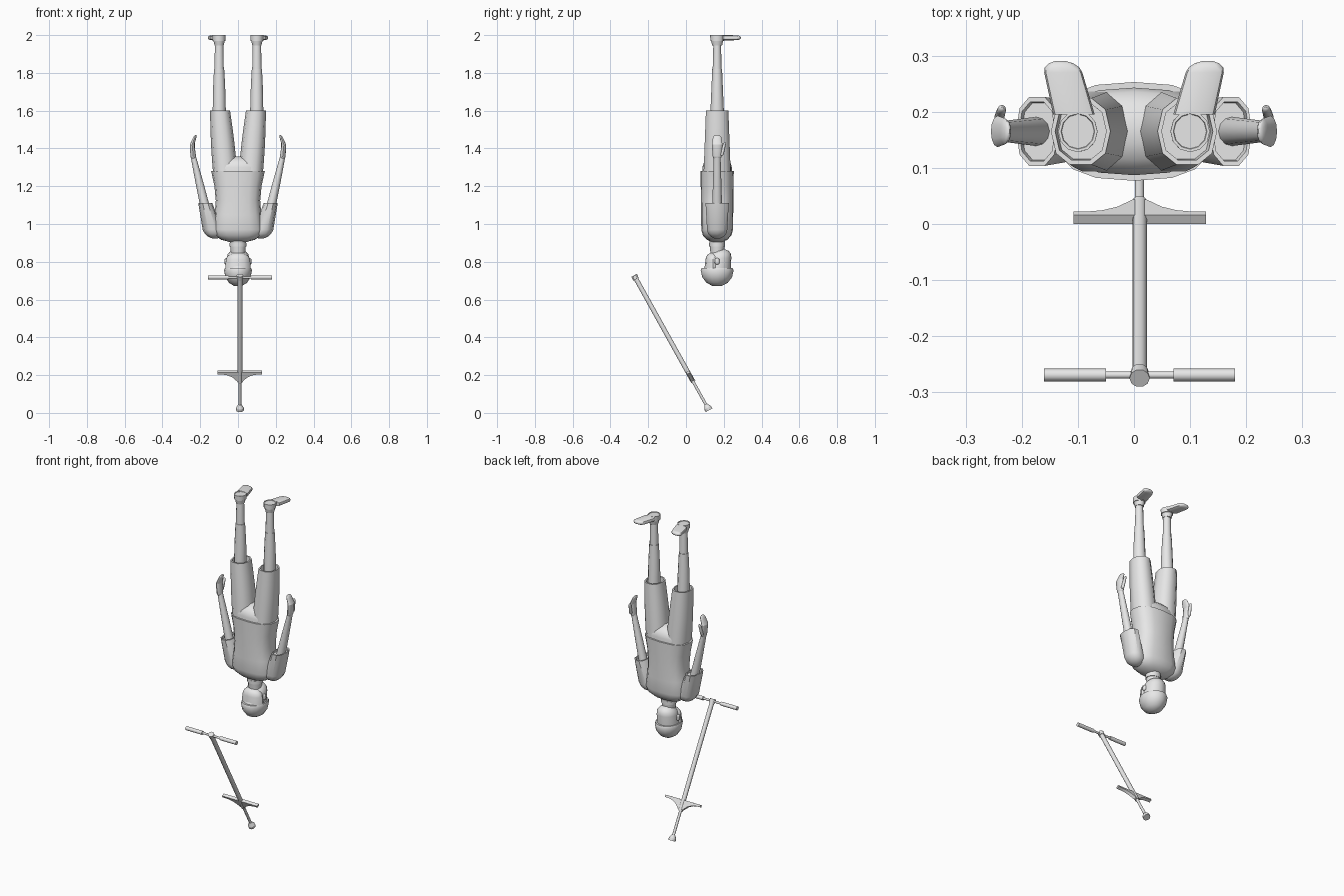
import bpy, bmesh, math
from mathutils import Vector

cube = bpy.data.objects.get("Cube")
if cube:
    bpy.data.objects.remove(cube, do_unlink=True)

grey = bpy.data.materials.new("light grey")
grey.use_nodes = True
colour = (0.8, 0.8, 0.8, 1)
grey.diffuse_color = colour
grey.node_tree.nodes["Principled BSDF"].inputs["Base Color"].default_value = colour

X, Y, Z = Vector((1, 0, 0)), Vector((0, 1, 0)), Vector((0, 0, 1))
BODY_Y = .165


def finish(name, bm):
    bmesh.ops.recalc_face_normals(bm, faces=bm.faces)
    mesh = bpy.data.meshes.new(name)
    bm.to_mesh(mesh)
    bm.free()
    mesh.materials.append(grey)
    ob = bpy.data.objects.new(name, mesh)
    bpy.context.collection.objects.link(ob)
    bpy.ops.object.select_all(action='DESELECT')
    bpy.context.view_layer.objects.active = ob
    ob.select_set(True)
    bpy.ops.object.shade_smooth_by_angle(angle=math.radians(42))


def skin(name, loops):
    """Join rings of points into a capped surface."""
    bm = bmesh.new()
    rings = [[bm.verts.new(point) for point in loop] for loop in loops]
    count = len(rings[0])
    for low, high in zip(rings, rings[1:]):
        for i in range(count):
            j = (i + 1) % count
            bm.faces.new((low[i], low[j], high[j], high[i]))
    bm.faces.new(rings[0])
    bm.faces.new(rings[-1])
    finish(name, bm)


def limb(name, start, end, width, depth, bulge=0, start_dome=0, end_dome=0,
         hollow=False, sides=12, power=2, u=X, v=Y):
    """Tapered part with optional swelling, rounded ends or an open cuff."""
    axis = (end - start).normalized()

    def ring(t, scale=1, shift=0):
        ru = (width[0] + (width[1] - width[0]) * t) * (1 + bulge * math.sin(math.pi * t))
        rv = depth[0] + (depth[1] - depth[0]) * t
        centre = start.lerp(end, t) + axis * shift
        points = []
        for i in range(sides):
            angle = math.tau * i / sides
            c, s = math.cos(angle), math.sin(angle)
            cu = math.copysign(abs(c) ** (2 / power), c)
            sv = math.copysign(abs(s) ** (2 / power), s)
            points.append(centre + scale * (u * ru * cu + v * rv * sv))
        return points

    angles = [math.radians(a) for a in (75, 50, 25)]
    loops = []
    if start_dome:
        loops += [ring(0, math.cos(a), -start_dome * math.sin(a)) for a in angles]
    steps = 4 if bulge else 1
    loops += [ring(i / steps) for i in range(steps + 1)]
    if end_dome:
        loops += [ring(1, math.cos(a), end_dome * math.sin(a)) for a in reversed(angles)]
    if hollow:
        inset = (end - start).length * .1
        loops += [ring(1, .86), ring(1, .83, -inset)]
    skin(name, loops)


def at(x, z, y=BODY_Y):
    return Vector((x, y, z))


# Shirt and seat of the trousers
limb("shirt", at(0, .97), at(0, 1.28), width=(.138, .142), depth=(.084, .088),
     bulge=-.16, start_dome=.07, hollow=True, sides=16, power=2.6)
limb("trouser_seat", at(0, 1.24), at(0, 1.3), width=(.12, .13), depth=(.078, .078),
     end_dome=.06, sides=16, power=2.6)

# Neck, collar and head
limb("neck", at(0, .83), at(0, .92), width=(.036, .045), depth=(.034, .043))
limb("collar", at(0, .88), at(0, .9), width=(.045, .045), depth=(.042, .042))
limb("face", at(0, .76), at(0, .82, y=.178), width=(.064, .06), depth=(.072, .062),
     end_dome=.05, sides=16)
limb("back_hair", at(0, .76, y=.143), at(0, .81, y=.143), width=(.068, .064),
     depth=(.045, .04), end_dome=.04)
limb("cap", at(0, .755), at(0, .766), width=(.074, .07), depth=(.087, .082),
     start_dome=.087, sides=16)

for side, s in (("left_", 1), ("right_", -1)):
    # Open sleeve, arm, curled hand and ear
    limb(side + "sleeve", at(s * .135, .97), at(s * .173, 1.11), width=(.052, .037),
         depth=(.056, .064), start_dome=.05, hollow=True, sides=10, power=2.4)
    limb(side + "arm", at(s * .16, 1.03), at(s * .237, 1.36), width=(.026, .014),
         depth=(.028, .018), bulge=.1)
    limb(side + "palm", at(s * .237, 1.36), at(s * .243, 1.42), width=(.015, .012),
         depth=(.024, .028), start_dome=.02)
    limb(side + "fingers", at(s * .243, 1.42), at(s * .23, 1.455), width=(.012, .009),
         depth=(.028, .023), end_dome=.018)
    limb(side + "thumb", at(s * .24, 1.37, y=.19), at(s * .236, 1.42, y=.203),
         width=(.009, .008), depth=(.01, .008), start_dome=.01, end_dome=.015)
    limb(side + "ear", at(s * .063, .795), at(s * .063, .81), width=(.009, .008),
         depth=(.013, .012), start_dome=.01, end_dome=.01)

    # Open trouser leg, shin and ankle
    limb(side + "trouser_leg", at(s * .068, 1.27), at(s * .095, 1.6), width=(.064, .053),
         depth=(.075, .062), bulge=.06, hollow=True, sides=10, power=2.3)
    limb(side + "shin", at(s * .099, 1.54), at(s * .1, 1.82), width=(.034, .027),
         depth=(.038, .026), bulge=.1)
    limb(side + "ankle", at(s * .1, 1.81), at(s * .1, 1.96), width=(.025, .022),
         depth=(.024, .02))

    # Shoe: open heel and splayed toe
    limb(side + "shoe_collar", at(s * .1, 1.945), at(s * .1, 1.97), width=(.024, .03),
         depth=(.026, .032))
    limb(side + "shoe_heel", at(s * .1, 1.97), at(s * .1, 2), width=(.034, .035),
         depth=(.036, .037), hollow=True)
    limb(side + "shoe_toe", at(s * .107, 1.986, y=.195), at(s * .126, 1.986, y=.27),
         width=(.037, .034), depth=(.014, .013), end_dome=.022, power=3, v=Z)

# Jumping stick, laid out along its tilted axis
tip, top = at(.01, .014, y=.122), at(.01, .728, y=-.275)
axis = (top - tip).normalized()
across = axis.cross(X).normalized()
length = (top - tip).length


def rod(name, low, high, radii):
    limb(name, tip + axis * low, tip + axis * high, radii, radii, sides=10, v=across)


rod("spring_rod", 0, .2, (.008, .008))
rod("rubber_foot", 0, .015, (.021, .021))
rod("rubber_foot_neck", .015, .035, (.021, .009))
rod("main_tube", .17, length, (.013, .013))
rod("tube_head", length - .025, length, (.016, .018))

# Handlebar and grips, centred on the stick
bar = top - axis * .012


def crossbar(name, left, right, radius):
    limb(name, bar + X * left, bar + X * right, (radius, radius), (radius, radius),
         sides=10, u=Y, v=Z)


crossbar("handlebar", -.1, .1, .0065)
crossbar("right_grip", -.17, -.06, .0115)
crossbar("left_grip", .06, .17, .0115)

# Footrest: flat bar with a curved bracket tapering down the stick
rest = tip + axis * .228
half = [(.118, .007)]
for i in range(5):
    t = i / 4
    half.append((.118 + (.013 - .118) * t, -.006 - .044 * t ** 3))
outline = half + [(-x, drop) for x, drop in reversed(half)]
skin("footrest", [[rest + X * x + axis * drop + across * offset for x, drop in outline]
                  for offset in (-.009, .009)])
